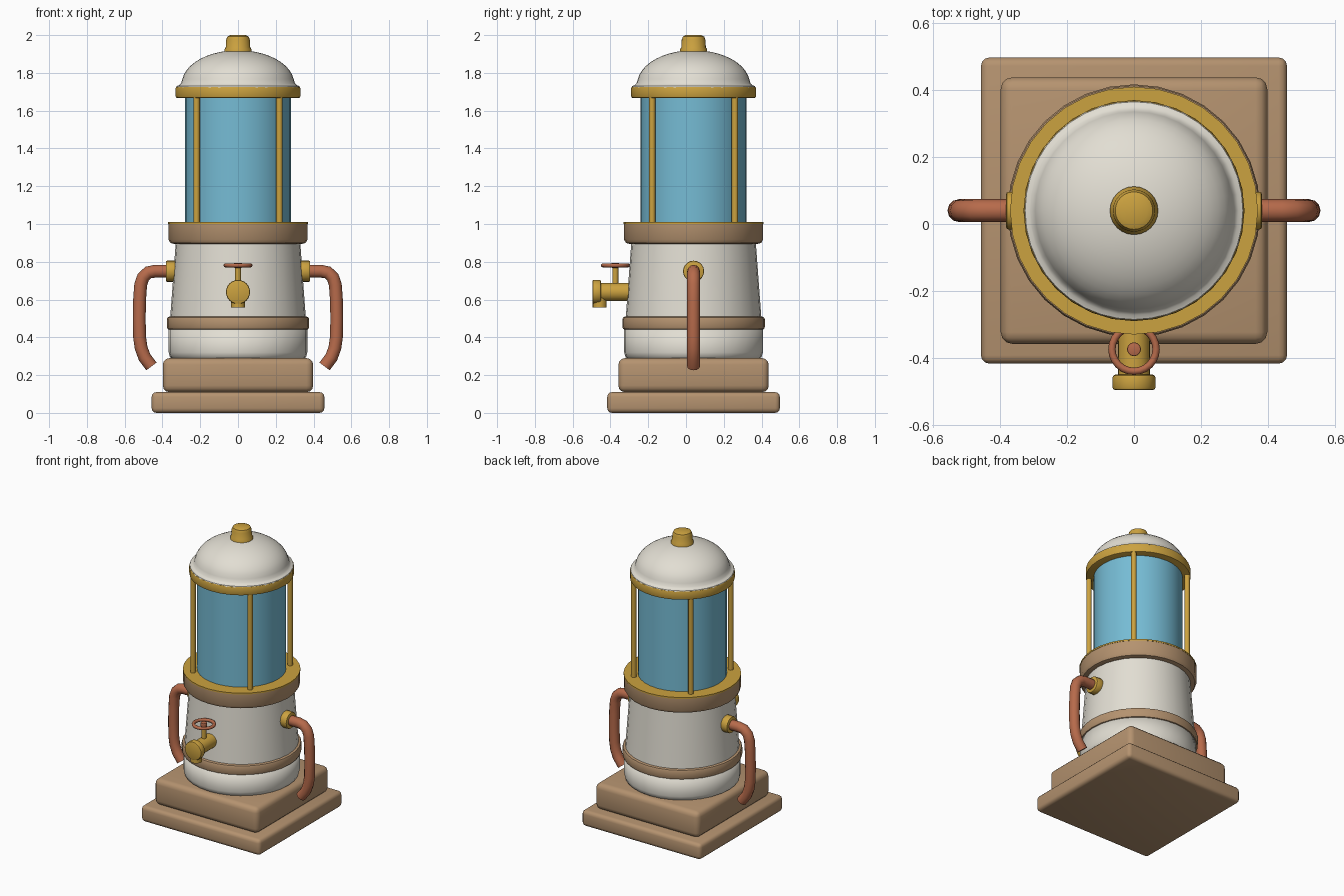
import bpy, bmesh, math
from mathutils import Vector, Matrix

cube = bpy.data.objects.get("Cube")
if cube:
    bpy.data.objects.remove(cube, do_unlink=True)

CY = 0.04    # the tower axis sits slightly behind the origin


def material(name, rgb):
    m = bpy.data.materials.new(name)
    m.use_nodes = True
    m.diffuse_color = (*rgb, 1)
    m.node_tree.nodes["Principled BSDF"].inputs["Base Color"].default_value = (*rgb, 1)
    return m


TAN = material("tan", (0.46, 0.29, 0.16))
CREAM = material("cream", (0.76, 0.73, 0.65))
BRASS = material("brass", (0.60, 0.36, 0.05))
COPPER = material("copper", (0.47, 0.145, 0.07))
BLUE = material("blue_glass", (0.18, 0.50, 0.66))


def finish(name, bm, mat, angle=40):
    bmesh.ops.recalc_face_normals(bm, faces=bm.faces)
    mesh = bpy.data.meshes.new(name)
    bm.to_mesh(mesh)
    bm.free()
    ob = bpy.data.objects.new(name, mesh)
    bpy.context.collection.objects.link(ob)
    mesh.materials.append(mat)
    bpy.ops.object.select_all(action='DESELECT')
    ob.select_set(True)
    bpy.context.view_layer.objects.active = ob
    bpy.ops.object.shade_smooth_by_angle(angle=math.radians(angle))
    return ob


def lathe(name, profile, mat, origin=(0, CY, 0), axis=(0, 0, 1), sides=32, angle=40):
    """Spin (radius, height) points about an axis through origin."""
    bm = bmesh.new()
    rings = []
    for r, h in profile:
        rings.append([bm.verts.new((r * math.cos(t), r * math.sin(t), h))
                      for t in (math.tau * i / sides for i in range(sides))])
    for a, b in zip(rings, rings[1:]):
        for i in range(sides):
            j = (i + 1) % sides
            bm.faces.new((a[i], a[j], b[j], b[i]))
    bm.faces.new(rings[0])
    bm.faces.new(rings[-1])
    turn = Vector((0, 0, 1)).rotation_difference(Vector(axis)).to_matrix().to_4x4()
    bm.transform(Matrix.Translation(origin) @ turn)
    return finish(name, bm, mat, angle)


def disc(r, z0, z1, b):
    """Profile of a cylinder with softened rims."""
    c = b * 0.3
    return [(r - b, z0), (r - c, z0 + c), (r, z0 + b),
            (r, z1 - b), (r - c, z1 - c), (r - b, z1)]


def slab(name, half, z0, z1, bevel):
    bm = bmesh.new()
    bmesh.ops.create_cube(bm, size=1)
    bm.transform(Matrix.Translation((0, CY, (z0 + z1) / 2))
                 @ Matrix.Diagonal((half * 2, half * 2, z1 - z0, 1)))
    bmesh.ops.bevel(bm, geom=bm.edges[:], offset=bevel, segments=3,
                    profile=0.5, affect='EDGES')
    return finish(name, bm, TAN)


def pipe(name, points, radius, mat, sides=12):
    """Sweep a circle along a path that lies in a plane of constant y."""
    pts = [Vector(p) for p in points]
    bm = bmesh.new()
    rings = []
    for i, p in enumerate(pts):
        d = (pts[min(i + 1, len(pts) - 1)] - pts[max(i - 1, 0)]).normalized()
        u = Vector((0, 1, 0))
        v = d.cross(u)
        rings.append([bm.verts.new(p + radius * (u * math.cos(t) + v * math.sin(t)))
                      for t in (math.tau * k / sides for k in range(sides))])
    for a, b in zip(rings, rings[1:]):
        for k in range(sides):
            m = (k + 1) % sides
            bm.faces.new((a[k], a[m], b[m], b[k]))
    bm.faces.new(rings[0])
    bm.faces.new(rings[-1])
    return finish(name, bm, mat, 50)


# Stepped plinth
slab("plinth_lower", 0.457, 0.0, 0.11, 0.025)
slab("plinth_upper", 0.398, 0.11, 0.29, 0.035)

# Tapered body with a foot, band and collar
lathe("body_foot", [(0.345, 0.285), (0.36, 0.295), (0.367, 0.32), (0.367, 0.46)],
      CREAM, angle=180)
lathe("body", [(0.363, 0.45), (0.329, 0.91)], CREAM)
lathe("body_band", disc(0.377, 0.44, 0.51, 0.014), TAN)
lathe("collar", [(0.34, 0.895), (0.358, 0.90), (0.368, 0.918), (0.368, 1.0)], TAN)
lathe("collar_top", [(0.37, 1.0), (0.37, 1.01)], BRASS)

# Glass chamber with four guard rods
lathe("glass", [(0.28, 1.0), (0.28, 1.69)], BLUE)
for i in range(4):
    t = math.radians(45 + 90 * i)
    lathe(f"guard_rod_{i + 1}", [(0.017, 1.0), (0.017, 1.68)], BRASS,
          (0.31 * math.cos(t), CY + 0.31 * math.sin(t), 0), sides=12)
lathe("upper_ring", disc(0.33, 1.667, 1.728, 0.008), BRASS)

# Domed cap with a flared brim, and its knob
dome = [(0.328, 1.722), (0.325, 1.73), (0.312, 1.735), (0.302, 1.744)]
for k in range(1, 12):
    a = math.radians(8 * k)
    dome.append((0.298 * math.cos(a), 1.742 + 0.178 * math.sin(a)))
lathe("dome", dome, CREAM, sides=40)
lathe("knob", [(0.071, 1.90), (0.072, 1.925), (0.065, 1.935), (0.063, 1.975),
               (0.056, 1.993), (0.04, 2.0)], BRASS, sides=24)

# Side pipes with flanges
path = [(0.33, 0.75), (0.44, 0.75), (0.475, 0.743), (0.502, 0.718), (0.515, 0.68),
        (0.521, 0.6), (0.523, 0.5), (0.521, 0.4), (0.513, 0.345),
        (0.495, 0.295), (0.458, 0.246)]
for side, s in (("left", 1), ("right", -1)):
    pipe(f"{side}_pipe", [(s * x, CY, z) for x, z in path], 0.034, COPPER)
    lathe(f"{side}_flange", disc(0.056, 0.32, 0.382, 0.007), BRASS,
          (0, CY, 0.75), (s, 0, 0), sides=20)

# Front tap
TAP_Z, STEM_Y = 0.64, -0.374
lathe("tap_barrel", [(0.048, 0.28), (0.048, 0.46)], BRASS, (0, 0, TAP_Z), (0, -1, 0), 20)
lathe("tap_cap", disc(0.064, 0.45, 0.496, 0.008), BRASS, (0, 0, TAP_Z), (0, -1, 0), 24)
lathe("tap_spout", [(0.037, 0.557), (0.037, 0.63)], BRASS, (0, -0.457, 0), sides=16)
lathe("tap_stem", [(0.016, 0.66), (0.016, 0.775)], BRASS, (0, STEM_Y, 0), sides=12)

# Hand wheel with hub and spokes
bpy.ops.mesh.primitive_torus_add(location=(0, STEM_Y, 0.781), major_radius=0.066,
                                 minor_radius=0.011, major_segments=24, minor_segments=8)
wheel = bpy.context.object
wheel.name = "hand_wheel"
wheel.data.materials.append(COPPER)
bpy.ops.object.shade_smooth()
lathe("wheel_hub", disc(0.021, 0.768, 0.794, 0.004), COPPER, (0, STEM_Y, 0), sides=12)
